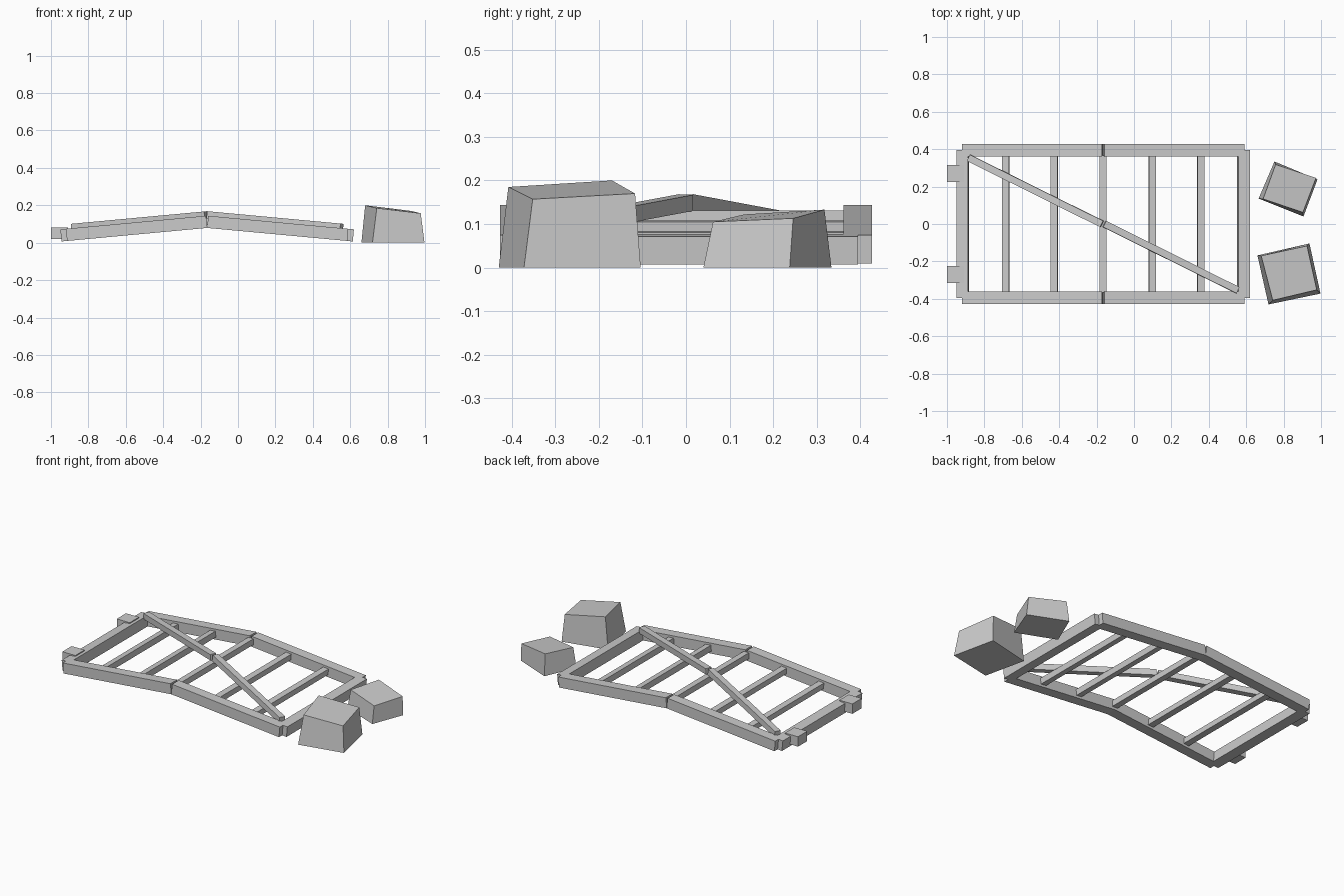
import bpy, bmesh, math
from mathutils import Matrix, Vector

if "Cube" in bpy.data.objects:
    bpy.data.objects.remove(bpy.data.objects["Cube"])

MID = Vector((-0.165, 0, 0.079))   # fold line under the broken middle
TILT = math.radians(5.3)


def box(name, size, loc, frame=Matrix(), yaw=0.0):
    bm = bmesh.new()
    bmesh.ops.create_cube(bm, size=1)
    bm.transform(frame @ Matrix.Translation(loc) @ Matrix.Rotation(yaw, 4, 'Z')
                 @ Matrix.Diagonal((*size, 1)))
    me = bpy.data.meshes.new(name)
    bm.to_mesh(me)
    bm.free()
    ob = bpy.data.objects.new(name, me)
    bpy.context.collection.objects.link(ob)


def rock(name, base, top):
    # four-sided tapered stone with a sloping top
    bm = bmesh.new()
    b = [bm.verts.new((x, y, 0)) for x, y in base]
    t = [bm.verts.new(p) for p in top]
    bm.faces.new(b)
    bm.faces.new(t)
    for i in range(4):
        j = (i + 1) % 4
        bm.faces.new((b[i], b[j], t[j], t[i]))
    bmesh.ops.recalc_face_normals(bm, faces=bm.faces)
    me = bpy.data.meshes.new(name)
    bm.to_mesh(me)
    bm.free()
    bpy.context.collection.objects.link(bpy.data.objects.new(name, me))


# Two tilted halves of the gate
DX, DY = 0.716, 0.354
for s, side in ((-1, "left"), (1, "right")):
    half = Matrix.Translation(MID) @ Matrix.Rotation(s * TILT, 4, 'Y')
    for t, edge in ((-1, "front"), (1, "back")):
        box(f"{edge}_rail_{side}", (0.752, 0.065, 0.065),
            (s * 0.376, t * 0.3945, 0.0325), half)
    box(f"end_post_{side}", (0.062, 0.79, 0.065), (s * 0.751, 0, 0.0325), half)
    for i in (1, 2):
        box(f"slat_{side}_{i}", (0.037, 0.73, 0.037), (s * i * 0.26, 0, 0.0335), half)
    # diagonal brace lying on the slats
    box(f"brace_{side}", (math.hypot(DX, DY), 0.037, 0.037),
        (s * DX / 2, -s * DY / 2, 0.0705), half, -math.atan2(DY, DX))

# Middle slat and hinge blocks
box("slat_middle", (0.037, 0.73, 0.037), (MID.x, 0, MID.z + 0.0335))
for t, edge in ((-1, "front"), (1, "back")):
    box(f"{edge}_hinge", (0.09, 0.092, 0.062), (-0.955, t * 0.27, 0.05))

# Stones beside the gate
rock("large_stone",
     ((0.66, -0.168), (0.719, -0.43), (0.997, -0.372), (0.938, -0.104)),
     ((0.68, -0.17, 0.20), (0.742, -0.408, 0.185),
      (0.977, -0.352, 0.157), (0.925, -0.117, 0.17)))
rock("small_stone",
     ((0.751, 0.334), (0.666, 0.136), (0.906, 0.04), (0.981, 0.238)),
     ((0.757, 0.318, 0.133), (0.69, 0.134, 0.122),
      (0.903, 0.062, 0.105), (0.973, 0.246, 0.113)))
